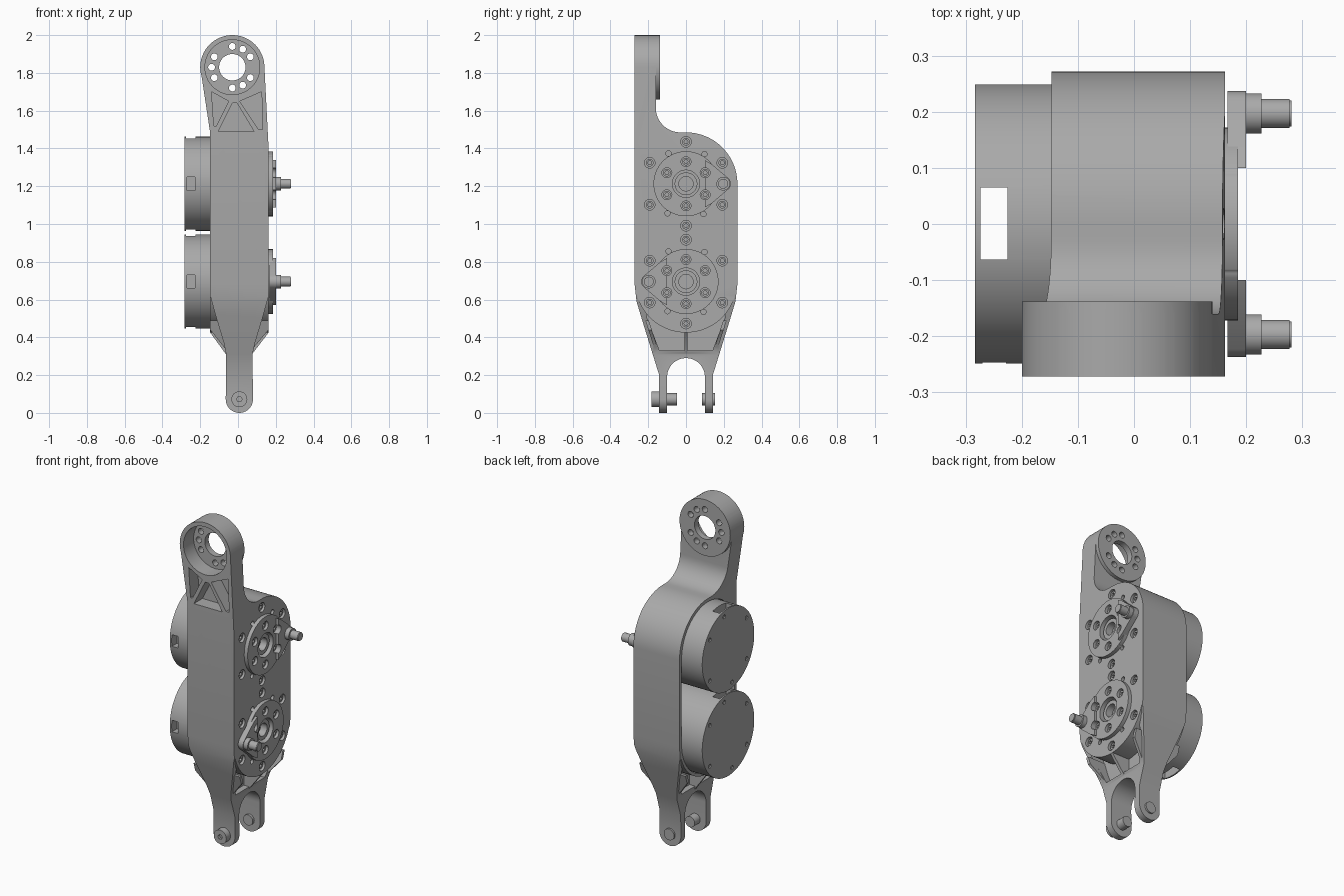
import bpy, bmesh
from math import sin, cos, radians, pi

cube = bpy.data.objects.get("Cube")
if cube:
    bpy.data.objects.remove(cube, do_unlink=True)

grey = bpy.data.materials.new("machined_grey")
grey.use_nodes = True
colour = (0.4, 0.4, 0.4, 1)
grey.diffuse_color = colour
grey.node_tree.nodes["Principled BSDF"].inputs["Base Color"].default_value = colour

LEFT, RIGHT = -0.147, 0.162       # housing side faces
HUBS = ((1.213, 1), (0.695, -1))  # joint heights, crank direction
TOP, LOW = HUBS[0][0], HUBS[1][0]
EYE = (-0.03, 1.83)               # centre of the top eye
PIN = (0.007, 0.072)              # centre of the clevis pin


def arc(u, v, r, start, end, n=24):
    angles = [radians(start + (end - start) * i / n) for i in range(n + 1)]
    return [(u + r * cos(a), v + r * sin(a)) for a in angles]


def prism(bm, pts, axis, a, b):
    """Extrude an outline along x (points are y, z) or y (points are x, z)."""
    place = (lambda p, t: (t, *p)) if axis == "x" else (lambda p, t: (p[0], t, p[1]))
    ends = [[bm.verts.new(place(p, t)) for p in pts] for t in (a, b)]
    faces = [bm.faces.new(e) for e in ends]
    for i in range(len(pts)):
        j = (i + 1) % len(pts)
        faces.append(bm.faces.new((ends[0][i], ends[0][j], ends[1][j], ends[1][i])))
    bmesh.ops.recalc_face_normals(bm, faces=faces)


def disc(bm, u, v, r, axis, a, b, n=32):
    prism(bm, arc(u, v, r, 0, 360 - 360 / n, n - 1), axis, a, b)


def box(bm, x0, x1, y0, y1, z0, z1):
    prism(bm, [(y0, z0), (y1, z0), (y1, z1), (y0, z1)], "x", x0, x1)


def make(name, bm):
    mesh = bpy.data.meshes.new(name)
    bm.to_mesh(mesh)
    bm.free()
    mesh.materials.append(grey)
    ob = bpy.data.objects.new(name, mesh)
    bpy.context.collection.objects.link(ob)
    return ob


def combine(ob, bm, op="DIFFERENCE"):
    tool = make("tool", bm)
    mod = ob.modifiers.new("bool", "BOOLEAN")
    mod.solver, mod.operation, mod.object = "EXACT", op, tool
    bpy.context.view_layer.update()
    deps = bpy.context.evaluated_depsgraph_get()
    result = bpy.data.meshes.new_from_object(ob.evaluated_get(deps))
    ob.modifiers.clear()
    ob.data = result
    bpy.data.objects.remove(tool, do_unlink=True)


def ring(v, r, angles, u=0):
    return [(u + r * cos(radians(a)), v + r * sin(radians(a))) for a in angles]


SIX = range(30, 390, 60)

# Housing: side outline trimmed by front outline
side = [(-0.272, 2.0), (-0.272, 0.68), (-0.262, 0.59), (-0.235, 0.5), (-0.142, 0.2),
        (-0.142, 0), (0.142, 0), (0.142, 0.2), (0.235, 0.5), (0.262, 0.59), (0.272, 0.68)]
side += arc(0, TOP, 0.272, 0, 90) + arc(-0.03, 1.615, 0.13, 270, 180, 12) + [(-0.16, 2.0)]
bm = bmesh.new()
prism(bm, side, "x", -0.4, 0.4)
housing = make("housing", bm)

front = arc(*EYE, 0.17, 0, 180) + [(LEFT, 1.48), (LEFT, 0.62), (-0.12, 0.52), (-0.075, 0.37),
                                   (-0.063, 0.31)]
front += arc(*PIN, 0.072, 180, 360) + [(0.077, 0.31), (0.09, 0.37), (0.135, 0.52),
                                       (RIGHT, 0.62), (RIGHT, 1.4)]
bm = bmesh.new()
prism(bm, front, "y", -0.5, 0.5)
combine(housing, bm, "INTERSECT")

# Weight pockets between the lower straps
bm = bmesh.new()
pocket = [(-0.14, 0.33), (0.14, 0.33), (0.205, 0.5), (0.225, 0.6), (-0.225, 0.6), (-0.205, 0.5)]
for a, b in ((-0.3, -0.03), (0.045, 0.3)):
    prism(bm, pocket, "x", a, b)
combine(housing, bm)

# Round lower seat, top eye boss and centre rib
bm = bmesh.new()
disc(bm, 0, LOW, 0.27, "x", LEFT, RIGHT, 80)
combine(housing, bm, "UNION")
bm = bmesh.new()
disc(bm, *EYE, 0.17, "y", -0.272, -0.138, 64)
combine(housing, bm, "UNION")
bm = bmesh.new()
prism(bm, [(LEFT, 0.5), (LEFT, 0.425), (-0.06, 0.305), (0.07, 0.305), (RIGHT, 0.425),
           (RIGHT, 0.5)], "y", -0.009, 0.009)
for s in (-1, 1):
    rib = [(-0.147, 0.49), (-0.147, 0.44), (-0.06, 0.33), (0.07, 0.33), (RIGHT, 0.44), (RIGHT, 0.49)]
    before = set(bm.verts)
    prism(bm, rib, "y", -0.009, 0.009)
    for v in set(bm.verts) - before:
        v.co.y += s * (0.155 + (v.co.z - 0.33) * 0.32)
combine(housing, bm, "UNION")

# Clevis slot, motor bay and eye recess
bm = bmesh.new()
prism(bm, [(-0.1, -0.1), (0.1, -0.1)] + arc(0, 0.19, 0.1, 0, 180), "x", -0.4, 0.4)
prism(bm, arc(0, LOW, 0.252, 180, 360, 40) + arc(0, TOP, 0.252, 0, 180, 40), "x", -0.4, 0.02)
disc(bm, *EYE, 0.145, "y", -0.4, -0.175, 64)
# Triangular pockets on the front of the arm
for tri in ([(-0.14, 1.70), (-0.05, 1.65), (-0.115, 1.52), (-0.128, 1.52)],
            [(0.125, 1.70), (0.01, 1.65), (0.11, 1.50), (0.13, 1.50)],
            [(-0.03, 1.64), (-0.005, 1.64), (0.085, 1.49), (-0.105, 1.49)]):
    prism(bm, tri, "y", -0.4, -0.19)
combine(housing, bm)

# Eye bore and three groups of screw holes
bm = bmesh.new()
disc(bm, *EYE, 0.07, "y", -0.4, 0, 48)
for a in (30, 150, 270):
    for x, z in ring(EYE[1], 0.11, (a, a + 30, a + 60), EYE[0]):
        disc(bm, x, z, 0.018, "y", -0.4, 0, 20)
combine(housing, bm)


# Counterbores shared by the housing and hub plates
def bores(bm):
    for z, s in HUBS:
        disc(bm, 0, z, 0.072, "x", 0.12, 0.4, 48)
        for p in ring(z, 0.222, SIX):
            disc(bm, *p, 0.028, "x", 0.125, 0.19, 24)
        for p in ring(z, 0.117, SIX):
            disc(bm, *p, 0.026, "x", 0.14, 0.4, 24)
        for p in ring(z, 0.185, (58, 120, 238, 300)):
            disc(bm, *p, 0.014, "x", 0.13, 0.19, 16)


bm = bmesh.new()
bores(bm)
combine(housing, bm)

# Socket screws
bm = bmesh.new()
for z, s in HUBS:
    for r, a, b in ((0.222, 0.1, 0.152), (0.117, 0.12, 0.172)):
        for p in ring(z, r, SIX):
            disc(bm, *p, 0.02, "x", a, b, 24)
screws = make("socket_screws", bm)
bm = bmesh.new()
for z, s in HUBS:
    for r, a in ((0.222, 0.135), (0.117, 0.155)):
        for p in ring(z, r, SIX):
            disc(bm, *p, 0.011, "x", a, 0.3, 6)
combine(screws, bm)

for label, (z, s) in zip(("upper", "lower"), HUBS):
    # Hub plate
    bm = bmesh.new()
    disc(bm, 0, z, 0.172, "x", 0.158, 0.185, 64)
    plate = make(label + "_hub_plate", bm)
    bm = bmesh.new()
    bores(bm)
    combine(plate, bm)

    # Hub bushing
    bm = bmesh.new()
    disc(bm, 0, z, 0.06, "x", 0.1, 0.168, 48)
    bush = make(label + "_hub_bushing", bm)
    bm = bmesh.new()
    disc(bm, 0, z, 0.038, "x", 0.125, 0.4, 32)
    combine(bush, bm)

    # Crank lug with its stepped pin
    bm = bmesh.new()
    lug = [(0.1, z - 0.125), (0.135, z - 0.105)] + arc(0.197, z, 0.04, -50, 50, 16)
    lug += [(0.135, z + 0.105), (0.1, z + 0.125)]
    prism(bm, [(y * s, h) for y, h in lug], "x", 0.167, 0.2)
    crank = make(label + "_crank", bm)
    bm = bmesh.new()
    bores(bm)
    combine(crank, bm)
    bm = bmesh.new()
    for r, a, b in ((0.036, 0.19, 0.227), (0.026, 0.22, 0.277), (0.023, 0.27, 0.281)):
        disc(bm, 0.197 * s, z, r, "x", a, b)
    make(label + "_crank_pin", bm)

    # Motor can with cable windows and cap screw holes
    bm = bmesh.new()
    disc(bm, 0, z, 0.249, "x", -0.283, 0.04, 96)
    motor = make(label + "_motor", bm)
    bm = bmesh.new()
    box(bm, -0.274, -0.225, -0.063, 0.065, z - 0.3, z + 0.3)
    box(bm, -0.27, -0.228, -0.3, -0.2, z - 0.035, z + 0.035)
    for p in ring(z, 0.215, (35, 80, 145, 215, 260, 325)):
        disc(bm, *p, 0.012, "x", -0.3, -0.276, 16)
    combine(motor, bm)

# Clevis pin with head, collars and tip
bm = bmesh.new()
for r, a, b in ((0.042, -0.182, -0.138), (0.032, -0.102, -0.048), (0.023, -0.14, 0.14),
                (0.032, 0.085, 0.102), (0.034, 0.14, 0.153), (0.022, 0.15, 0.175)):
    disc(bm, *PIN, r, "y", a, b)
clevis_pin = make("clevis_pin", bm)
bm = bmesh.new()
disc(bm, *PIN, 0.015, "y", -0.3, -0.165, 6)
combine(clevis_pin, bm)

# Smooth the round surfaces, keep machined edges sharp
bpy.ops.object.select_all(action="DESELECT")
for ob in bpy.context.collection.objects:
    if ob.type == "MESH" and grey.name in ob.data.materials:
        ob.select_set(True)
        bpy.context.view_layer.objects.active = ob
bpy.ops.object.shade_smooth_by_angle(angle=pi / 6)
